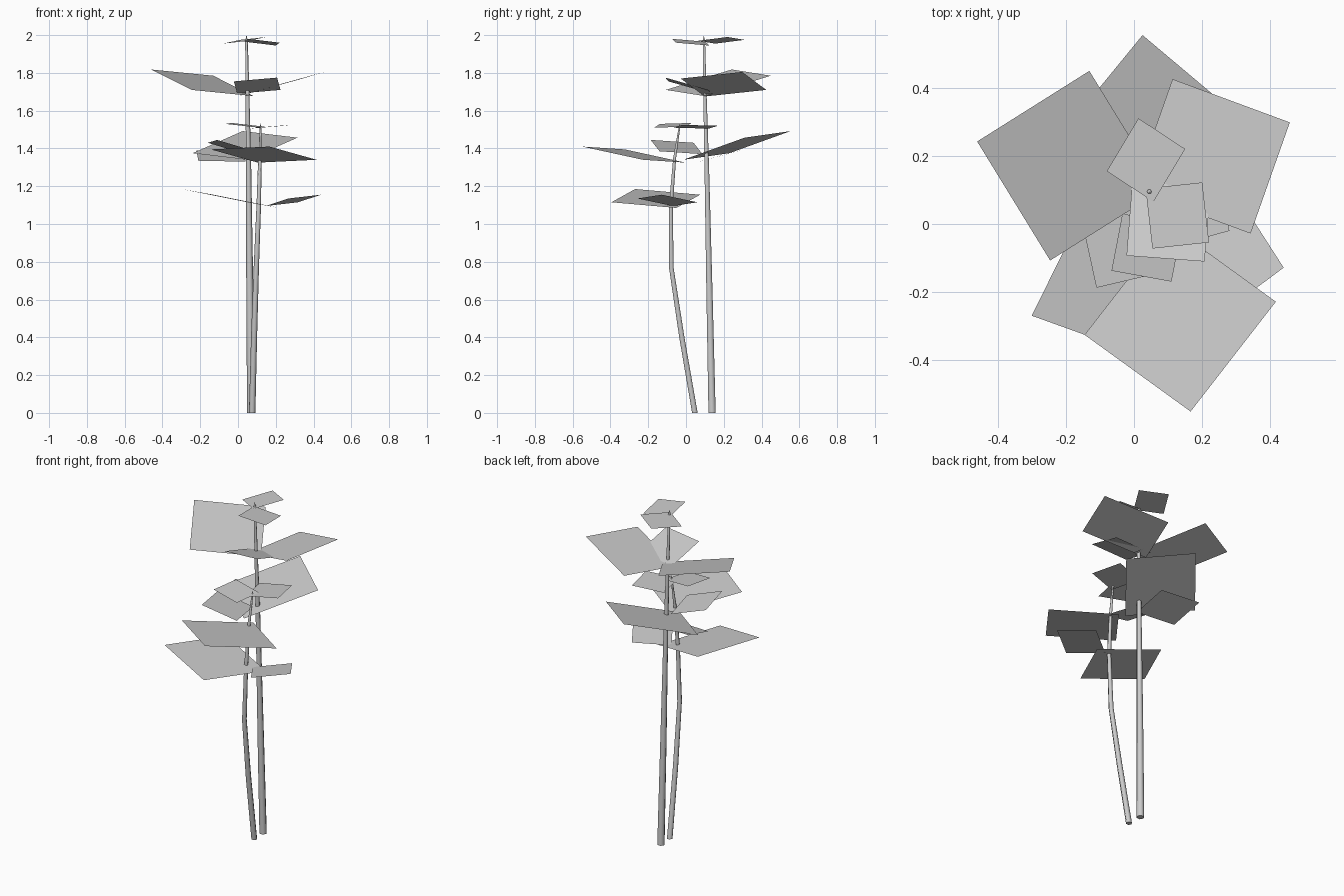
import bpy
import bmesh
import math
from mathutils import Vector

SIDES = 6

default_cube = bpy.data.objects.get("Cube")
if default_cube:
    bpy.data.objects.remove(default_cube, do_unlink=True)

# One plain grey for the whole plant
grey = bpy.data.materials.new("plain_grey")
grey.use_nodes = True
grey.diffuse_color = (0.6, 0.6, 0.6, 1)
grey.node_tree.nodes["Principled BSDF"].inputs["Base Color"].default_value = (0.6, 0.6, 0.6, 1)


def add_object(name, bm):
    mesh = bpy.data.meshes.new(name)
    bm.to_mesh(mesh)
    bm.free()
    mesh.materials.append(grey)
    obj = bpy.data.objects.new(name, mesh)
    bpy.context.collection.objects.link(obj)
    return obj


def stem(name, path):
    """Tapered tube through (x, y, z, radius) points, closed by a pointed tip."""
    bm = bmesh.new()
    rings = []
    for x, y, z, radius in path[:-1]:
        ring = []
        for i in range(SIDES):
            angle = math.tau * i / SIDES
            ring.append(bm.verts.new((x + radius * math.cos(angle),
                                      y + radius * math.sin(angle), z)))
        rings.append(ring)
    for low, high in zip(rings, rings[1:]):
        for i in range(SIDES):
            j = (i + 1) % SIDES
            bm.faces.new((low[i], low[j], high[j], high[i]))
    bm.faces.new(reversed(rings[0]))
    tip = bm.verts.new(path[-1][:3])
    for i in range(SIDES):
        bm.faces.new((rings[-1][i], rings[-1][(i + 1) % SIDES], tip))
    for face in bm.faces:
        face.smooth = True
    obj = add_object(name, bm)
    bpy.ops.object.select_all(action="DESELECT")
    obj.select_set(True)
    bpy.context.view_layer.objects.active = obj
    bpy.ops.object.shade_smooth_by_angle(angle=math.radians(62))


def leaf(name, left, outer, right):
    """Flat four-sided leaf; the inner corner completes the parallelogram."""
    left, outer, right = Vector(left), Vector(outer), Vector(right)
    inner = left + right - outer
    bm = bmesh.new()
    face = bm.faces.new([bm.verts.new(p) for p in (inner, left, outer, right)])
    face.normal_update()
    if face.normal.z < 0:
        face.normal_flip()
    add_object(name, bm)


# Stems
stem("tall_stem", [
    (0.07, 0.138, 0, 0.022), (0.063, 0.125, 0.6, 0.019),
    (0.056, 0.11, 1.3, 0.014), (0.05, 0.1, 1.7, 0.01),
    (0.045, 0.095, 1.97, 0.007), (0.045, 0.093, 2, 0)])
stem("short_stem", [
    (0.075, 0.047, 0, 0.017), (0.085, -0.022, 0.4, 0.016),
    (0.097, -0.078, 0.77, 0.014), (0.11, -0.08, 1.1, 0.012),
    (0.116, -0.06, 1.35, 0.009), (0.12, -0.035, 1.51, 0.005),
    (0.12, -0.032, 1.535, 0)])

# Tall stem leaves, crown first
leaf("tall_crown_leaf_back", (-0.08, 0.155, 1.955), (0.013, 0.31, 1.975), (0.15, 0.22, 1.99))
leaf("tall_crown_leaf_front", (0.2, 0.122, 1.945), (0.22, -0.054, 1.96), (0.054, -0.072, 1.98))
leaf("tall_middle_leaf_front", (0.225, 0.12, 1.71), (0.207, -0.11, 1.775), (-0.022, -0.093, 1.755))
leaf("tall_middle_leaf_right", (-0.246, -0.107, 1.71), (-0.46, 0.242, 1.818), (-0.131, 0.449, 1.785))
leaf("tall_middle_leaf_left", (0.113, 0.425, 1.71), (0.457, 0.298, 1.805), (0.342, -0.028, 1.77))
leaf("tall_lower_leaf_front", (0.09, -0.14, 1.385), (-0.11, -0.187, 1.445), (-0.16, 0.04, 1.43))
leaf("tall_lower_leaf_right", (-0.21, 0.09, 1.335), (-0.22, 0.29, 1.39), (0.03, 0.27, 1.385))

# Short stem leaves, crown first
leaf("short_crown_leaf_right", (0.11, -0.169, 1.51), (-0.066, -0.137, 1.53), (-0.034, 0.03, 1.535))
leaf("short_crown_leaf_left", (0.06, 0.12, 1.505), (0.24, 0.17, 1.52), (0.28, -0.02, 1.525))
leaf("short_middle_leaf_back", (-0.24, 0.23, 1.375), (0.025, 0.554, 1.492), (0.315, 0.31, 1.457))
leaf("short_middle_leaf_front", (0.416, -0.228, 1.34), (0.166, -0.55, 1.41), (-0.145, -0.325, 1.395))
leaf("short_lower_leaf_right", (0.05, -0.395, 1.115), (-0.3, -0.269, 1.185), (-0.13, 0.075, 1.155))
leaf("short_lower_leaf_left", (0.318, 0.06, 1.115), (0.439, -0.128, 1.155), (0.266, -0.257, 1.135))
